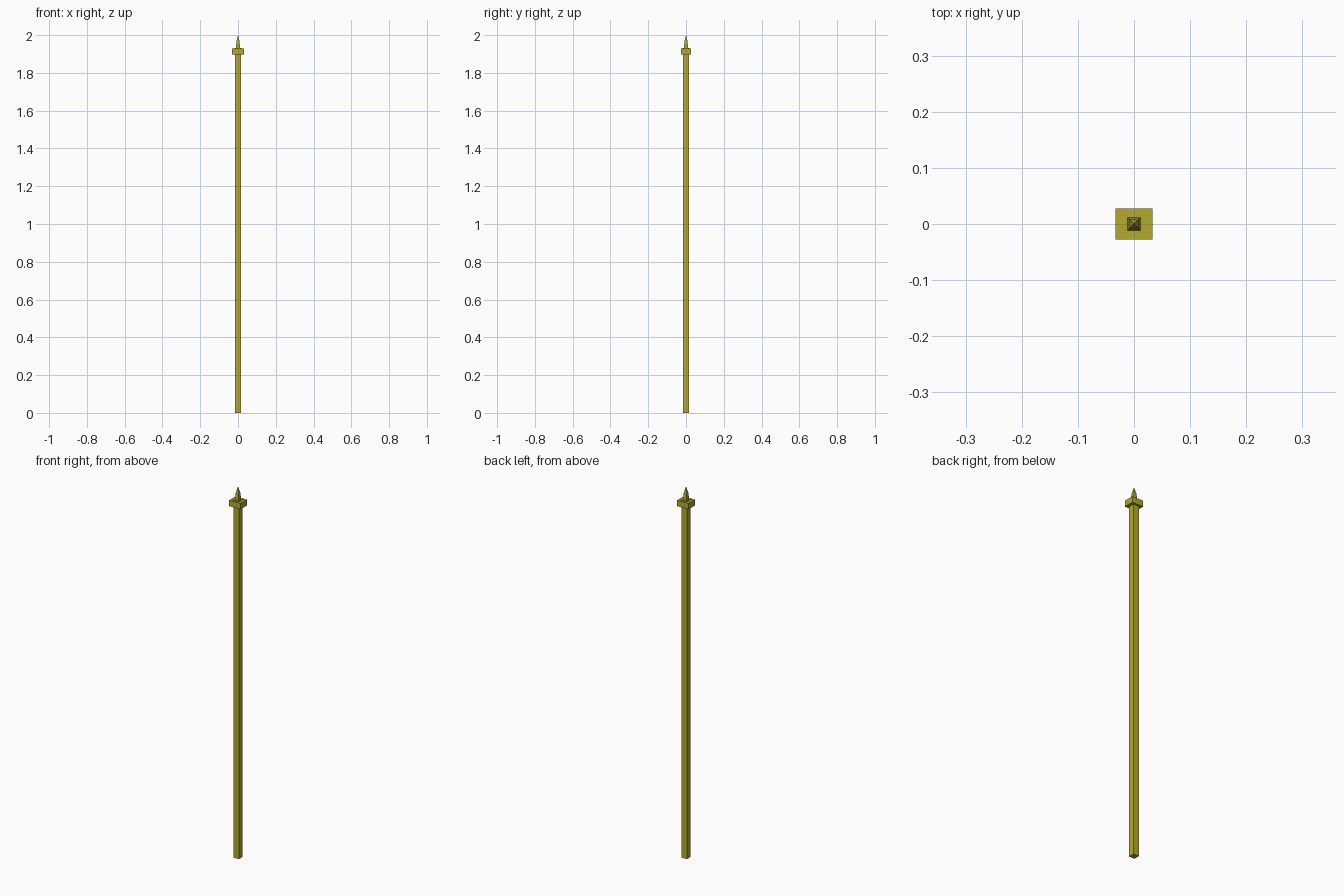
import bpy, bmesh

if "Cube" in bpy.data.objects:
    bpy.data.objects.remove(bpy.data.objects["Cube"])

mat = bpy.data.materials.new("olive_gold")
mat.diffuse_color = (0.45, 0.40, 0.03, 1)
mat.use_nodes = True
mat.node_tree.nodes["Principled BSDF"].inputs["Base Color"].default_value = mat.diffuse_color


def square_loft(name, sections):
    """Loft four-sided rings given as (half_x, half_y, z), capped at both ends."""
    bm = bmesh.new()
    rings = [[bm.verts.new((sx * hx, sy * hy, z))
              for sx, sy in ((-1, -1), (1, -1), (1, 1), (-1, 1))]
             for hx, hy, z in sections]
    for a, b in zip(rings, rings[1:]):
        for i in range(4):
            j = (i + 1) % 4
            bm.faces.new((a[i], a[j], b[j], b[i]))
    bm.faces.new(rings[0][::-1])
    bm.faces.new(rings[-1])
    bmesh.ops.remove_doubles(bm, verts=bm.verts, dist=1e-5)
    bmesh.ops.recalc_face_normals(bm, faces=bm.faces)
    me = bpy.data.meshes.new(name)
    bm.to_mesh(me)
    bm.free()
    me.materials.append(mat)
    ob = bpy.data.objects.new(name, me)
    bpy.context.collection.objects.link(ob)
    return ob


# Long square shaft
square_loft("shaft", [(0.016, 0.016, 0), (0.016, 0.016, 1.90)])

# Rectangular cap block with a thin square step on top
square_loft("cap_block", [(0.033, 0.0275, 1.897), (0.033, 0.0275, 1.929)])
square_loft("cap_step", [(0.0185, 0.0185, 1.928), (0.0185, 0.0185, 1.931)])

# Four-sided spike: slightly tapered base, then a pointed tip
square_loft("spike", [(0.0115, 0.0115, 1.930), (0.008, 0.008, 1.967),
                      (0.0004, 0.0004, 2.0)])
